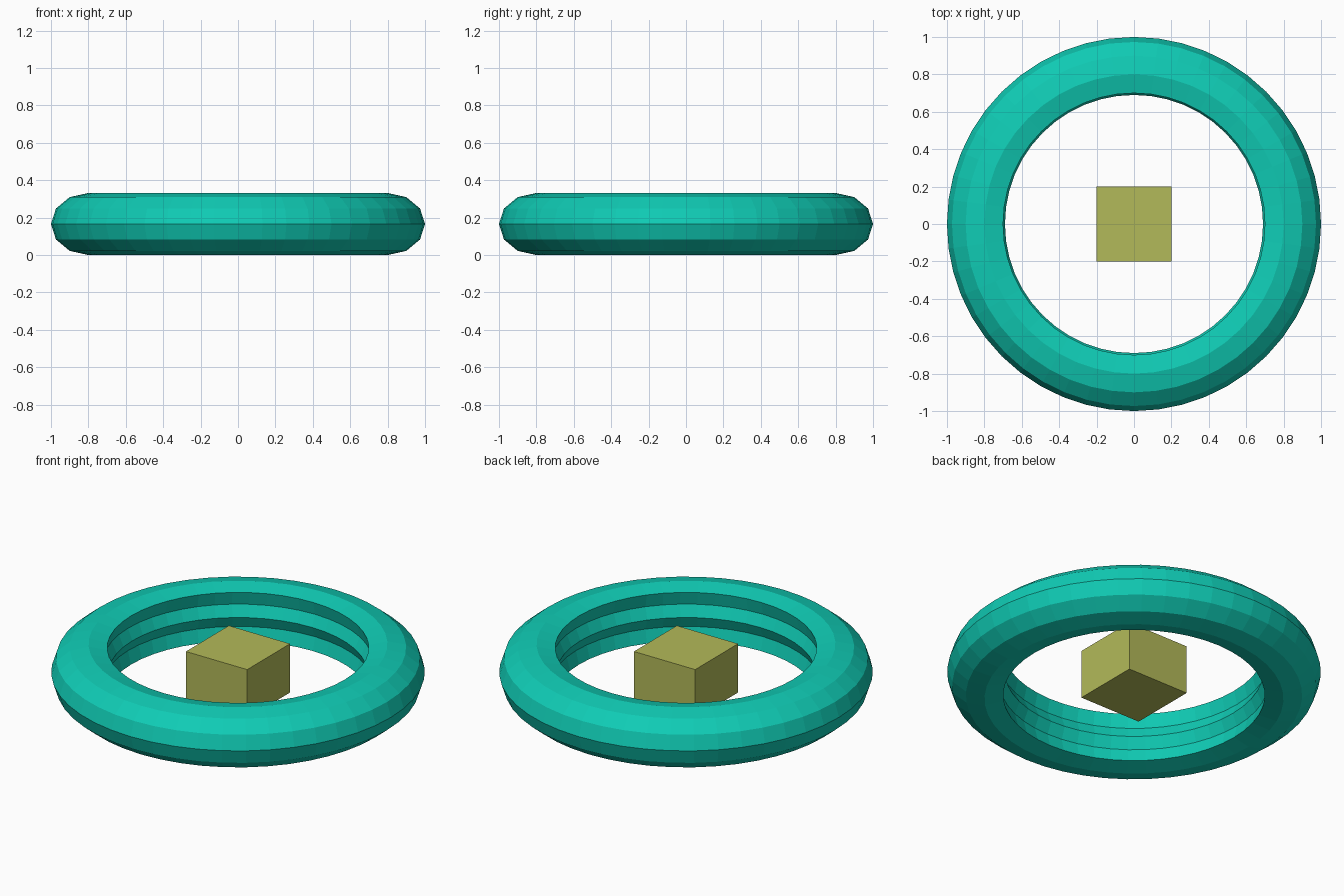
import bpy, bmesh
from math import sin, cos, pi, radians

if "Cube" in bpy.data.objects:
    bpy.data.objects.remove(bpy.data.objects["Cube"])

SEGMENTS = 48
MID_Z = 0.166      # half height of the ring
RING_R = 0.80      # radius of the ring's crest
HALF_W = 0.20      # half width of the ring's cross-section


def add_object(name, bm, color):
    bmesh.ops.recalc_face_normals(bm, faces=bm.faces)
    mesh = bpy.data.meshes.new(name)
    bm.to_mesh(mesh)
    bm.free()
    obj = bpy.data.objects.new(name, mesh)
    bpy.context.collection.objects.link(obj)
    mat = bpy.data.materials.new(name + "_material")
    mat.diffuse_color = (*color, 1.0)
    mat.use_nodes = True
    mat.node_tree.nodes["Principled BSDF"].inputs["Base Color"].default_value = mat.diffuse_color
    mesh.materials.append(mat)
    return obj


# Ring: rounded outside (12-sided arc from the upper to the lower inner lip)
profile = [(RING_R + HALF_W * cos(radians(a)), MID_Z + MID_Z * sin(radians(a)))
           for a in range(120, -121, -30)]
# Inside wall: two shallow grooves with a ridge between them
profile += [(0.719, MID_Z - 0.066), (0.69, MID_Z), (0.719, MID_Z + 0.066)]

bm = bmesh.new()
rows = []
for i in range(SEGMENTS):
    a = 2 * pi * i / SEGMENTS
    rows.append([bm.verts.new((r * cos(a), r * sin(a), z)) for r, z in profile])
n = len(profile)
for i in range(SEGMENTS):
    here, there = rows[i], rows[(i + 1) % SEGMENTS]
    for j in range(n):
        k = (j + 1) % n
        bm.faces.new((here[j], there[j], there[k], here[k]))
add_object("outer_ring", bm, (0.005, 0.60, 0.46))

# Block floating in the middle of the ring
bm = bmesh.new()
bmesh.ops.create_cube(bm, size=1.0)
bmesh.ops.scale(bm, vec=(0.40, 0.40, 0.288), verts=bm.verts)
bmesh.ops.translate(bm, vec=(0, 0, MID_Z), verts=bm.verts)
add_object("centre_block", bm, (0.45, 0.49, 0.10))
